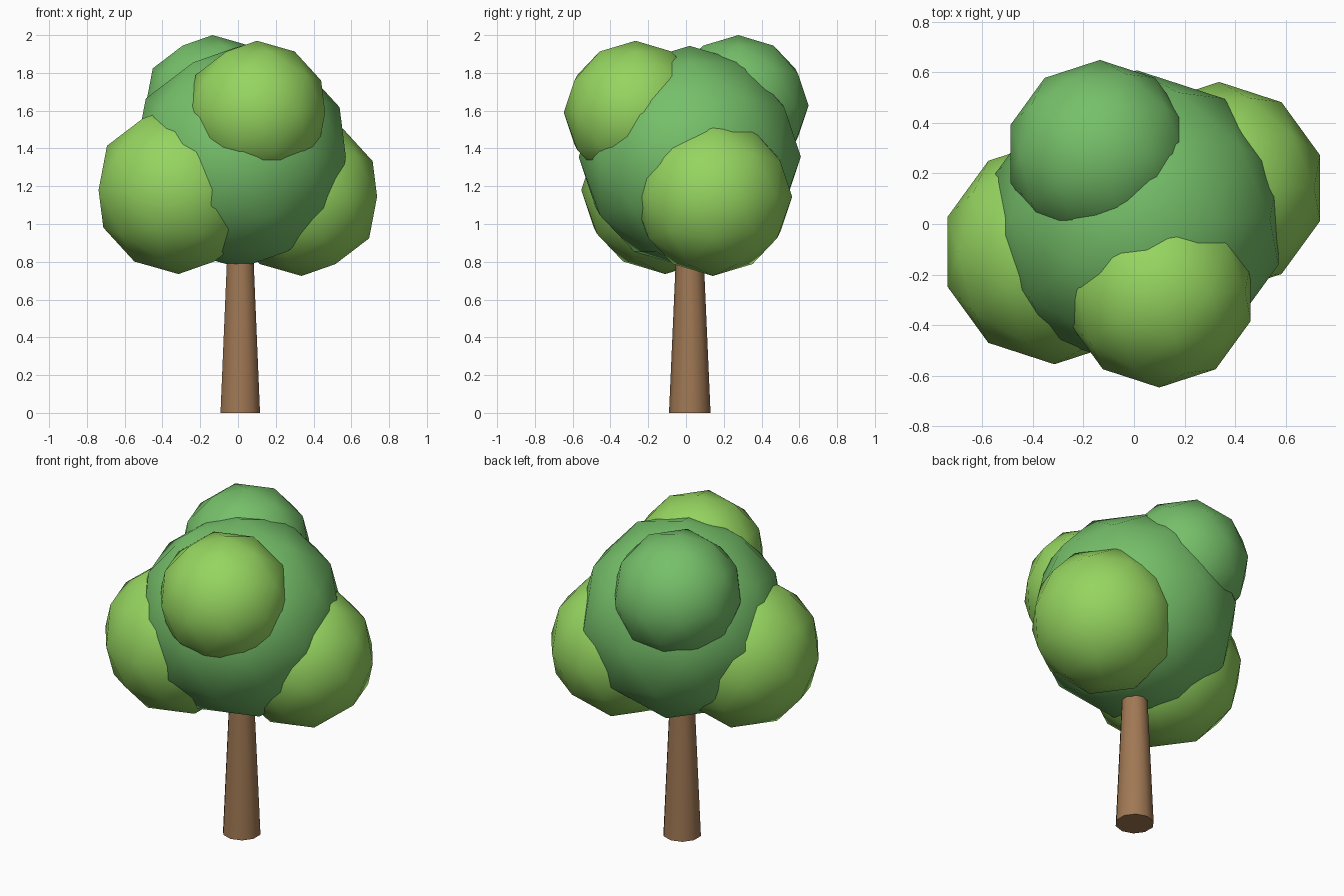
import bpy

if "Cube" in bpy.data.objects:
    bpy.data.objects.remove(bpy.data.objects["Cube"])


def material(name, rgb):
    # sRGB 0-255 to linear
    lin = [((c / 255 + 0.055) / 1.055) ** 2.4 for c in rgb]
    m = bpy.data.materials.new(name)
    m.diffuse_color = (*lin, 1)
    m.use_nodes = True
    m.node_tree.nodes["Principled BSDF"].inputs["Base Color"].default_value = m.diffuse_color
    return m


DARK = material("dark_green", (118, 192, 106))
LIGHT = material("light_green", (150, 213, 96))
BROWN = material("bark_brown", (160, 120, 84))


def finish(name, mat, angle):
    ob = bpy.context.object
    ob.name = name
    ob.data.materials.append(mat)
    bpy.ops.object.shade_smooth_by_angle(angle=angle)


# Tapered trunk, its top buried in the crown
bpy.ops.mesh.primitive_cone_add(vertices=10, radius1=0.11, radius2=0.068,
                                depth=0.95, location=(0.012, 0.02, 0.475))
finish("trunk", BROWN, 1.0)

# Leaf crown: one large ball with four smaller ones around it
crown = [
    ("crown_centre", DARK, 0.588, (0.012, 0.02, 1.355)),
    ("crown_top_back", DARK, 0.372, (-0.135, 0.277, 1.628)),
    ("crown_top_front", LIGHT, 0.38, (0.10, -0.267, 1.59)),
    ("crown_left", LIGHT, 0.445, (-0.315, -0.11, 1.18)),
    ("crown_right", LIGHT, 0.42, (0.337, 0.142, 1.145)),
]
for name, mat, radius, centre in crown:
    bpy.ops.mesh.primitive_ico_sphere_add(subdivisions=2, radius=radius, location=centre)
    finish(name, mat, 1.0)
